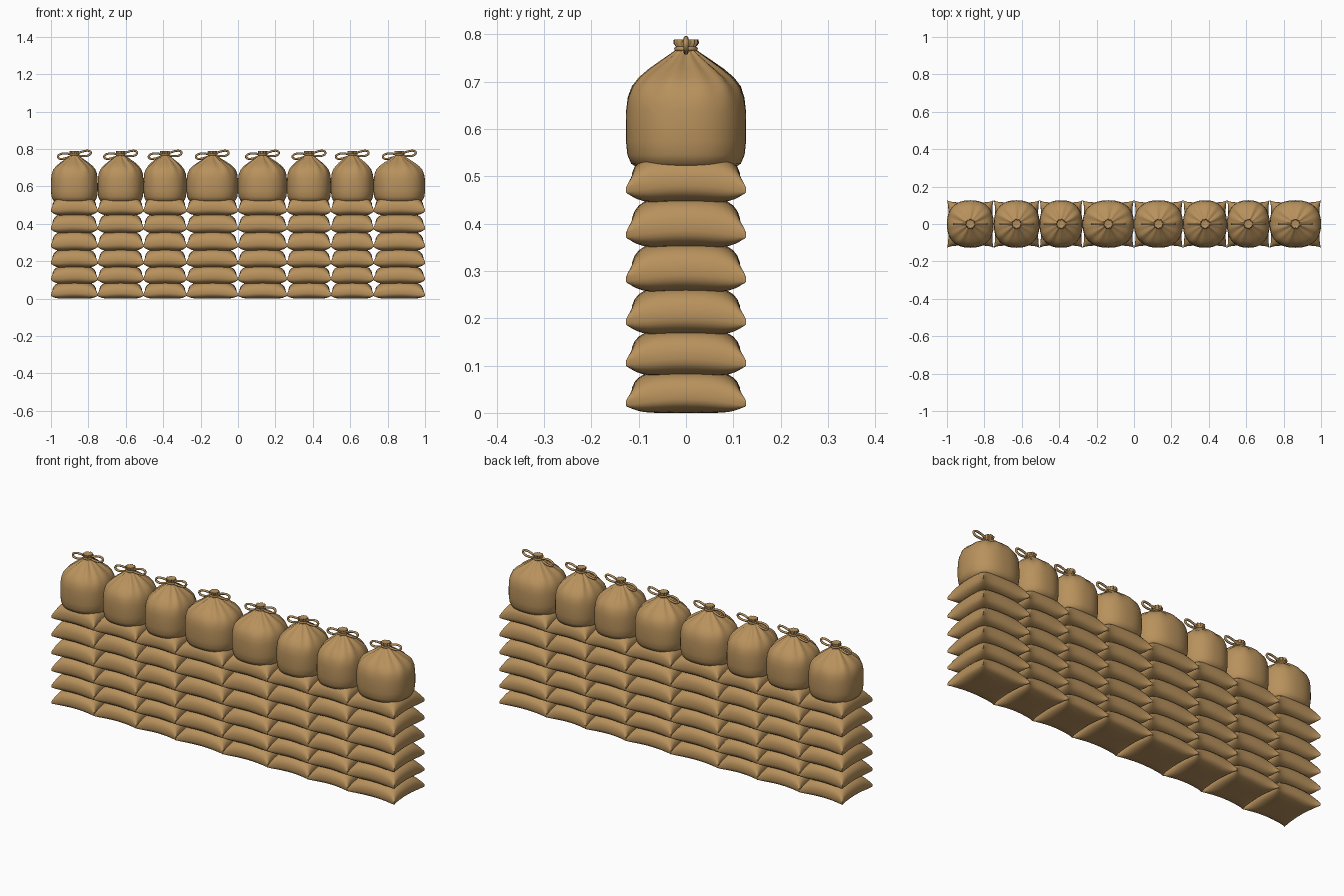
import bpy, bmesh, math, random

if "Cube" in bpy.data.objects:
    bpy.data.objects.remove(bpy.data.objects["Cube"])

random.seed(4)
mat = bpy.data.materials.new("tan burlap")
mat.diffuse_color = (0.48, 0.285, 0.108, 1)
mat.use_nodes = True
mat.node_tree.nodes["Principled BSDF"].inputs["Base Color"].default_value = mat.diffuse_color

EDGES = [-1, -0.75, -0.505, -0.275, 0, 0.262, 0.497, 0.725, 1]   # column borders
SEAMS = [0.02, 0.105, 0.192, 0.282, 0.376, 0.471]                # seam height of each row


def finish(name, bm, angle=50):
    bmesh.ops.recalc_face_normals(bm, faces=bm.faces)
    me = bpy.data.meshes.new(name)
    bm.to_mesh(me)
    bm.free()
    ob = bpy.data.objects.new(name, me)
    bpy.context.collection.objects.link(ob)
    me.materials.append(mat)
    bpy.ops.object.select_all(action='DESELECT')
    ob.select_set(True)
    bpy.context.view_layer.objects.active = ob
    bpy.ops.object.shade_smooth_by_angle(angle=math.radians(angle))
    return ob


def skin(bm, rings, closed=False):
    n = len(rings[0])
    pairs = list(zip(rings, rings[1:])) + ([(rings[-1], rings[0])] if closed else [])
    for a, b in pairs:
        for i in range(n):
            j = (i + 1) % n
            bm.faces.new((a[i], a[j], b[j], b[i]))


def flat_bag(name, cx, hw, seam, down, up):
    """Pillow: two bulging sheets joined by a thin rim, corners pulled to ears."""
    bm = bmesh.new()
    n, hy, rim = 18, 0.127, 0.006
    par = [math.sin(math.pi / 2 * (2 * i / n - 1)) for i in range(n + 1)]
    sheets = []
    for sign, h in ((1, up), (-1, down)):
        grid = []
        for u in par:
            row = []
            for v in par:
                f = math.sqrt(max(0, (1 - abs(u) ** 5) * (1 - abs(v) ** 5)))
                x = cx + hw * u * (1 - 0.06 * (1 - v ** 6))
                y = hy * v * (1 - 0.09 * (1 - u ** 6))
                z = seam + 0.015 * (1 - u * u * v * v) + sign * (rim + (h - rim) * f)
                row.append(bm.verts.new((x, y, max(z, 0))))
            grid.append(row)
        for i in range(n):
            for j in range(n):
                bm.faces.new((grid[i][j], grid[i + 1][j], grid[i + 1][j + 1], grid[i][j + 1]))
        sheets.append(grid)
    loop = [(i, 0) for i in range(n)] + [(n, j) for j in range(n)] \
        + [(i, n) for i in range(n, 0, -1)] + [(0, j) for j in range(n, 0, -1)]
    skin(bm, [[g[i][j] for i, j in loop] for g in sheets])
    finish(name, bm, 60)


# radius fraction, height, pleat depth
PROFILE = [(0.80, 0.518, 0), (0.91, 0.526, 0), (0.975, 0.545, 0), (1, 0.575, 0), (1.0, 0.61, 0),
           (0.995, 0.64, 0), (0.965, 0.667, 0.005), (0.89, 0.690, 0.02), (0.76, 0.709, 0.04),
           (0.58, 0.727, 0.07), (0.40, 0.743, 0.1), (0.25, 0.757, 0.12), (0.15, 0.767, 0.1),
           (0.15, 0.773, 0.1), (0.19, 0.781, 0.12), (0.18, 0.789, 0.12), (0.09, 0.786, 0)]


def tied_sack(name, cx, hw):
    bm = bmesh.new()
    n, rings = 72, []
    phase = random.uniform(0, 6)
    for r, z, p in PROFILE:
        blend = min(1, max(0, (r - 0.2) / 0.6))
        rx = 0.127 * (1 - blend) + hw * blend
        e = 2 / (2 + 0.35 * blend)
        ring = []
        for k in range(n):
            t = 2 * math.pi * k / n
            c, s = math.cos(t), math.sin(t)
            q = r * (1 + p * (0.7 * math.sin(12 * t + phase) + 0.5 * math.sin(7 * t + 2 * phase)))
            ring.append(bm.verts.new((cx + rx * q * math.copysign(abs(c) ** e, c),
                                      0.127 * q * math.copysign(abs(s) ** e, s), z)))
        rings.append(ring)
    skin(bm, rings)
    bm.faces.new(rings[0])
    bm.faces.new(rings[-1])
    finish(name, bm, 60)


def tube(bm, pts, across, r, sides=8):
    """Closed round cord along a path; across(i) gives the two section axes."""
    rings = []
    for i, p in enumerate(pts):
        a, b = across(i)
        rings.append([bm.verts.new([p[k] + r * (math.cos(t) * a[k] + math.sin(t) * b[k])
                                    for k in range(3)])
                      for t in (2 * math.pi * m / sides for m in range(sides))])
    skin(bm, rings, True)


def bow(name, cx):
    bm = bmesh.new()
    n = 28
    # two teardrop loops on one tilted line
    for s in (-1, 1):
        pts, axes = [], []
        for k in range(n):
            t = 2 * math.pi * (k + 0.5) / n
            x, h = 0.088 * math.sin(t / 2), 0.014 * math.sin(t)
            dx, dz = 0.044 * math.cos(t / 2) * s, 0.014 * math.cos(t) + 0.12 * s * 0.044 * math.cos(t / 2)
            d = math.hypot(dx, dz)
            pts.append((cx + s * x, 0, 0.769 + h + 0.12 * s * x))
            axes.append(((0, 1, 0), (-dz / d, 0, dx / d)))
        tube(bm, pts, lambda i: axes[i], 0.0055)
    # cord round the neck
    ang = [2 * math.pi * k / 24 for k in range(24)]
    tube(bm, [(cx + 0.02 * math.cos(t), 0.02 * math.sin(t), 0.769) for t in ang],
         lambda i: ((math.cos(ang[i]), math.sin(ang[i]), 0), (0, 0, 1)), 0.005)
    finish(name, bm)


for c in range(8):
    cx, hw = (EDGES[c] + EDGES[c + 1]) / 2, (EDGES[c + 1] - EDGES[c]) / 2
    # stacked pillow bags
    for r, seam in enumerate(SEAMS):
        nxt = SEAMS[r + 1] if r < 5 else 0.563
        down = 0.035 if r == 0 else 0.042
        flat_bag(f"sandbag_{r}_{c}", cx, hw, seam, down, nxt - 0.021 - seam - 0.015 + 0.004)
    # tied sack and its bow on top
    tied_sack(f"tied_sack_{c}", cx, hw)
    bow(f"bow_{c}", cx)
